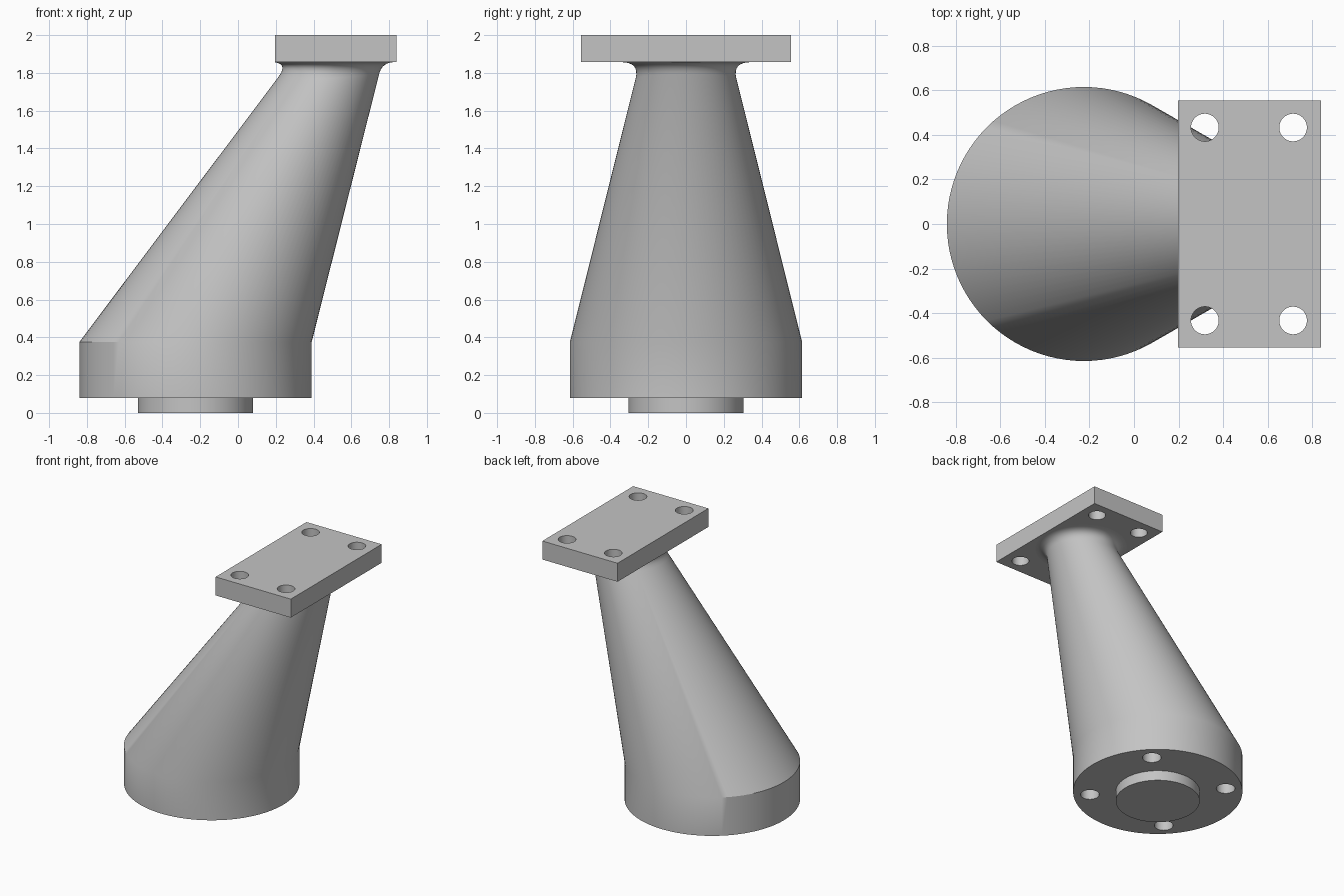
import bpy, bmesh, math
from mathutils import Vector

if "Cube" in bpy.data.objects:
    bpy.data.objects.remove(bpy.data.objects["Cube"])

grey = bpy.data.materials.new("plain grey")
grey.diffuse_color = (0.55, 0.55, 0.55, 1)
grey.use_nodes = True
grey.node_tree.nodes["Principled BSDF"].inputs["Base Color"].default_value = grey.diffuse_color

SEG = 96
BASE_X, BASE_R = -0.225, 0.615      # round foot
TOP_X, TOP_R = 0.518, 0.245         # narrow end of the leaning neck
FOOT_Z, SHOULDER_Z, PLATE_Z = 0.08, 0.375, 1.857
PLATE_X0, PLATE_X1, PLATE_Y = 0.197, 0.84, 0.555


def make(name, bm):
    bmesh.ops.recalc_face_normals(bm, faces=bm.faces[:])
    mesh = bpy.data.meshes.new(name)
    bm.to_mesh(mesh)
    bm.free()
    ob = bpy.data.objects.new(name, mesh)
    bpy.context.collection.objects.link(ob)
    mesh.materials.append(grey)
    return ob


def loft(name, rings):
    """Skin a list of closed rings and cap both ends."""
    bm = bmesh.new()
    loops = [[bm.verts.new(p) for p in ring] for ring in rings]
    for a, b in zip(loops, loops[1:]):
        for i in range(SEG):
            j = (i + 1) % SEG
            bm.faces.new((a[i], a[j], b[j], b[i]))
    bm.faces.new(loops[0][::-1])
    bm.faces.new(loops[-1])
    return make(name, bm)


def ring(x, r, z, y=0):
    return [Vector((x + r * math.cos(2 * math.pi * i / SEG),
                    y + r * math.sin(2 * math.pi * i / SEG), z)) for i in range(SEG)]


def drill(ob, centres, r, z0, z1):
    """Cut round holes with hidden cylinders."""
    for n, (x, y) in enumerate(centres):
        cutter = loft(f"{ob.name}_hole_cutter_{n}", [ring(x, r, z0, y), ring(x, r, z1, y)])
        cutter.hide_render = True
        cutter.hide_set(True)
        mod = ob.modifiers.new("hole", 'BOOLEAN')
        mod.operation, mod.solver, mod.object = 'DIFFERENCE', 'EXACT', cutter
    # bake the holes so the cutters can go
    deps = bpy.context.evaluated_depsgraph_get()
    baked = bpy.data.meshes.new_from_object(ob.evaluated_get(deps))
    cutters = [m.object for m in ob.modifiers]
    ob.modifiers.clear()
    ob.data = baked
    for c in cutters:
        bpy.data.objects.remove(c)


def smooth(ob):
    bpy.ops.object.select_all(action='DESELECT')
    ob.select_set(True)
    bpy.context.view_layer.objects.active = ob
    bpy.ops.object.shade_smooth_by_angle(angle=math.radians(30))


# Body: straight foot, leaning tapered neck, flared fillet trimmed at the plate edge
low = ring(BASE_X, BASE_R, SHOULDER_Z)
high = ring(TOP_X, TOP_R, PLATE_Z)
rings = [ring(BASE_X, BASE_R, FOOT_Z), low]
STEPS = 8
for s in range(STEPS + 1):
    t = s / STEPS
    level = []
    for i in range(SEG):
        a = 2 * math.pi * i / SEG
        out = Vector((math.cos(a), math.sin(a), 0))
        reach = 0.1 - 0.035 * max(0, math.cos(a))
        p0 = high[i] + (low[i] - high[i]).normalized() * reach
        p2 = high[i] + out * reach
        p = p0 * (1 - t) ** 2 + high[i] * 2 * t * (1 - t) + p2 * t * t
        p.x = max(p.x, PLATE_X0)
        level.append(p)
    rings.append(level)
body = loft("body", rings)
d = 0.35
drill(body, [(BASE_X + sx * d, sy * d) for sx in (-1, 1) for sy in (-1, 1)], 0.068, 0.0, 0.3)
smooth(body)

# Locating boss under the foot
boss = loft("boss", [ring(BASE_X, 0.305, 0), ring(BASE_X, 0.305, FOOT_Z)])
smooth(boss)

# Mounting plate with four through holes
bm = bmesh.new()
bmesh.ops.create_cube(bm, size=1)
for v in bm.verts:
    v.co = ((PLATE_X0 + PLATE_X1) / 2 + v.co.x * (PLATE_X1 - PLATE_X0),
            v.co.y * 2 * PLATE_Y,
            (PLATE_Z + 2) / 2 + v.co.z * (2 - PLATE_Z))
plate = make("mounting_plate", bm)
drill(plate, [(x, sy * 0.433) for x in (0.318, 0.714) for sy in (-1, 1)], 0.062, 1.7, 2.2)
smooth(plate)
